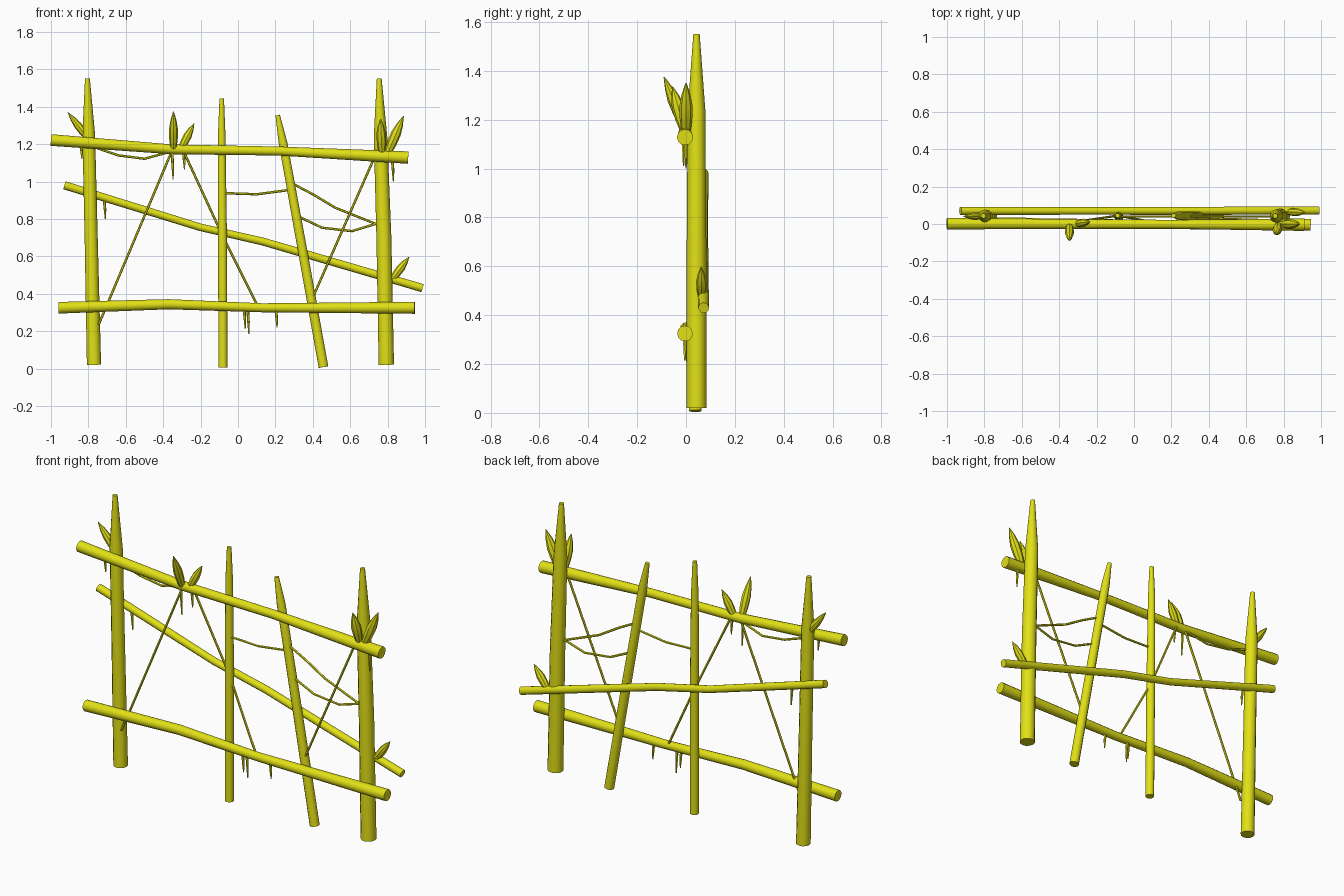
import bpy, bmesh, math
from mathutils import Vector

mat = bpy.data.materials.new("yellow_wood")
mat.diffuse_color = (0.76, 0.75, 0.008, 1)


def tube(name, pts, sides=12):
    """Capped tube through points (x, y, z, radius)."""
    bm = bmesh.new()
    P = [Vector(p[:3]) for p in pts]
    rings = []
    for i, p in enumerate(P):
        t = (P[min(i + 1, len(P) - 1)] - P[max(i - 1, 0)]).normalized()
        u = t.cross(Vector((0, 1, 0))).normalized()
        v = t.cross(u)
        ring = []
        for k in range(sides):
            a = 2 * math.pi * k / sides
            ring.append(bm.verts.new(p + pts[i][3] * (u * math.cos(a) + v * math.sin(a))))
        rings.append(ring)
    for a, b in zip(rings, rings[1:]):
        for k in range(sides):
            j = (k + 1) % sides
            bm.faces.new((a[k], a[j], b[j], b[k]))
    bm.faces.new(rings[0][::-1])
    bm.faces.new(rings[-1])
    bmesh.ops.recalc_face_normals(bm, faces=bm.faces)
    me = bpy.data.meshes.new(name)
    bm.to_mesh(me)
    bm.free()
    me.materials.append(mat)
    ob = bpy.data.objects.new(name, me)
    bpy.context.collection.objects.link(ob)
    bpy.context.view_layer.objects.active = ob
    ob.select_set(True)
    bpy.ops.object.shade_smooth_by_angle(angle=math.radians(40))
    ob.select_set(False)


# Upright posts with sharpened tops
tube("left_post", [(-0.77, 0.043, 0.02, 0.038), (-0.785, 0.043, 0.7, 0.035),
                   (-0.798, 0.043, 1.25, 0.034), (-0.805, 0.043, 1.55, 0.013)])
tube("right_post", [(0.793, 0.043, 0.02, 0.041), (0.78, 0.043, 0.7, 0.04),
                    (0.762, 0.043, 1.24, 0.036), (0.755, 0.043, 1.55, 0.013)])
tube("middle_post", [(-0.08, 0.038, 0.005, 0.024), (-0.083, 0.042, 0.7, 0.024),
                     (-0.087, 0.045, 1.25, 0.020), (-0.087, 0.045, 1.445, 0.012)])
tube("leaning_post", [(0.457, 0.038, 0.008, 0.026), (0.34, 0.042, 0.66, 0.025),
                      (0.24, 0.045, 1.21, 0.023), (0.212, 0.045, 1.355, 0.012)])

# Crooked rails
tube("top_rail", [(-1.0, 0.002, 1.222, 0.031), (-0.35, 0.0, 1.172, 0.026),
                  (0.22, -0.002, 1.163, 0.024), (0.91, -0.004, 1.128, 0.033)])
tube("bottom_rail", [(-0.96, 0.002, 0.325, 0.031), (-0.37, 0.002, 0.344, 0.027),
                     (0.13, -0.002, 0.325, 0.024), (0.945, -0.004, 0.325, 0.032)])
tube("diagonal_rail", [(-0.928, 0.07, 0.98, 0.022), (-0.2, 0.07, 0.755, 0.020),
                       (0.13, 0.07, 0.68, 0.021), (0.987, 0.072, 0.43, 0.022)])

# Thin ropes, taut and sagging
ropes = [
    [(-0.355, 0.01, 1.16), (-0.745, 0.015, 0.235)],
    [(-0.29, 0.015, 1.16), (-0.085, 0.045, 0.715), (0.10, 0.01, 0.345)],
    [(0.745, 0.02, 1.165), (0.40, 0.03, 0.38)],
    [(-0.07, 0.04, 0.938), (0.1, 0.04, 0.932), (0.275, 0.04, 0.955)],
    [(0.29, 0.04, 0.99), (0.4, 0.04, 0.932), (0.52, 0.04, 0.86), (0.75, 0.04, 0.768)],
    [(0.33, 0.04, 0.81), (0.45, 0.04, 0.753), (0.61, 0.04, 0.735), (0.75, 0.04, 0.778)],
    [(-0.77, 0.03, 1.185), (-0.64, 0.03, 1.14), (-0.5, 0.025, 1.122), (-0.36, 0.01, 1.16)],
]
for i, r in enumerate(ropes):
    tube(f"rope_{i + 1}", [(*p, 0.0065) for p in r], 6)

# Dangling rope ends: x, y, top, bottom
tails = [(-0.84, 0.0, 1.2, 1.12), (-0.715, 0.065, 0.9, 0.8), (-0.353, -0.01, 1.16, 1.01),
         (-0.292, 0.0, 1.16, 1.065), (0.825, 0.0, 1.12, 1.0), (0.033, -0.005, 0.315, 0.215),
         (0.052, 0.005, 0.315, 0.185), (0.203, 0.0, 0.31, 0.22)]
for i, (x, y, a, b) in enumerate(tails):
    tube(f"rope_end_{i + 1}", [(x, y, a, 0.008), (x + 0.004, y, (a + b) / 2, 0.007),
                               (x + 0.006, y, b, 0.003)], 6)

# Pointed wooden splinters: base, tip, radius
spikes = [((-0.79, 0.045, 1.215), (-0.91, 0.04, 1.37), 0.021),
          ((-0.345, -0.005, 1.165), (-0.345, -0.09, 1.375), 0.024),
          ((-0.31, 0.0, 1.165), (-0.235, 0.012, 1.31), 0.022),
          ((0.77, -0.005, 1.15), (0.762, -0.055, 1.335), 0.026),
          ((0.795, 0.0, 1.14), (0.885, 0.0, 1.35), 0.027),
          ((0.82, 0.065, 0.47), (0.915, 0.062, 0.597), 0.022)]
for i, (a, b, r) in enumerate(spikes):
    a, b = Vector(a), Vector(b)
    tube(f"splinter_{i + 1}", [(*a.lerp(b, t), r * k) for t, k in
                               ((0, 0.65), (0.3, 0.95), (0.55, 1), (0.78, 0.65), (1, 0.08))], 8)
